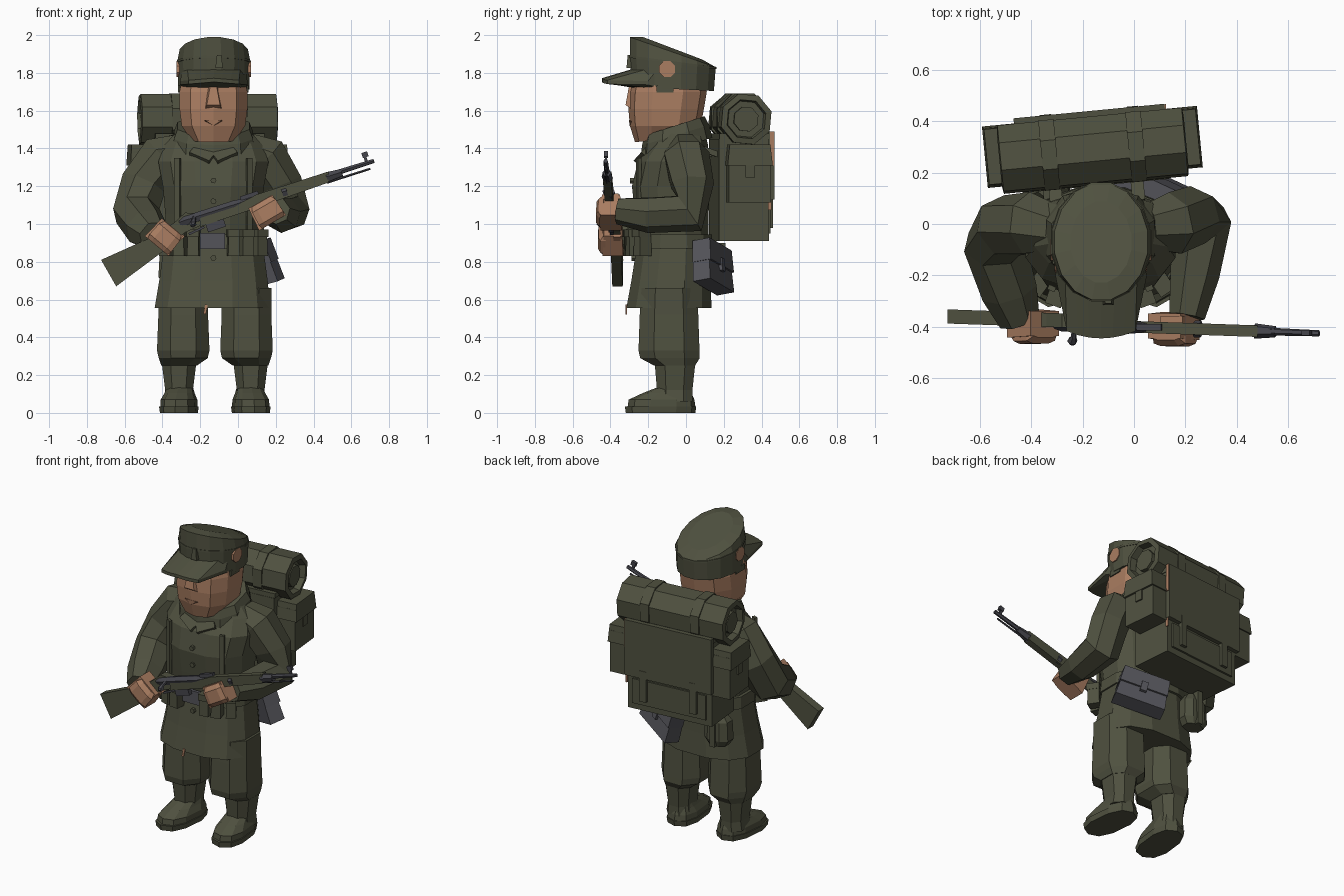
import bpy, bmesh, math
from mathutils import Vector, Matrix


def material(name, rgb):
    m = bpy.data.materials.new(name)
    m.diffuse_color = (*rgb, 1)
    return m


GREEN = material("field green", (0.078, 0.081, 0.050))
SKIN = material("skin", (0.40, 0.205, 0.12))
GREY = material("canvas grey", (0.088, 0.088, 0.102))
METAL = material("gun metal", (0.06, 0.06, 0.072))
B = -0.13  # body centre in x


def finish(name, bm, mat, M=None):
    if M:
        bm.transform(M)
    bmesh.ops.recalc_face_normals(bm, faces=bm.faces)
    me = bpy.data.meshes.new(name)
    bm.to_mesh(me)
    bm.free()
    me.materials.append(mat)
    ob = bpy.data.objects.new(name, me)
    bpy.context.collection.objects.link(ob)
    return ob


def skin(name, rings, mat, M=None):
    """Bridge a row of equal closed rings and cap both ends."""
    bm = bmesh.new()
    vs = [[bm.verts.new(p) for p in r] for r in rings]
    n = len(vs[0])
    for a, b in zip(vs, vs[1:]):
        for i in range(n):
            j = (i + 1) % n
            bm.faces.new((a[i], a[j], b[j], b[i]))
    bm.faces.new(vs[0])
    bm.faces.new(vs[-1])
    return finish(name, bm, mat, M)


def oval(cx, cy, z, rx, ry, tilt=0, n=10, p=0.8):
    pts = []
    for i in range(n):
        a = (i + 0.5) * math.tau / n
        c, s = math.cos(a), math.sin(a)
        x = math.copysign(abs(c) ** p, c) * rx
        y = math.copysign(abs(s) ** p, s) * ry
        pts.append(Vector((cx + x, cy + y, z + tilt * y)))
    return pts


def stack(name, rows, mat, n=10, p=0.8, M=None):
    return skin(name, [oval(*r, n=n, p=p) for r in rows], mat, M)


def limb(name, pts, mat, n=7, ref=(1, 0, 0), M=None):
    """Tube through (x, y, z, radius) points."""
    P = [Vector(q[:3]) for q in pts]
    rings = []
    for i, c in enumerate(P):
        t = (P[min(i + 1, len(P) - 1)] - P[max(i - 1, 0)]).normalized()
        u = t.cross(Vector(ref)).normalized()
        v = t.cross(u)
        rings.append([c + pts[i][3] * (u * math.cos(k * math.tau / n + 0.39) + v * math.sin(k * math.tau / n + 0.39))
                      for k in range(n)])
    return skin(name, rings, mat, M)


def box(name, loc, size, mat, rot=(0, 0, 0), M=None, taper=1.0):
    """Box whose top can be narrowed by taper."""
    R = Matrix.Translation(loc)
    for ang, ax in zip(rot, "XYZ"):
        R = R @ Matrix.Rotation(math.radians(ang), 4, ax)
    x, y, z = (s / 2 for s in size)
    rings = [[(-x * k, -y * k, h), (x * k, -y * k, h), (x * k, y * k, h), (-x * k, y * k, h)]
             for h, k in ((-z, 1), (z, taper))]
    return skin(name, rings, mat, (M @ R) if M else R)


def plate(name, pts, yc, thick, mat):
    """Extrude an x-z outline along y; yc gives the centre y for each x."""
    return skin(name, [[(x, yc(x) + s * thick / 2, z) for x, z in pts] for s in (-1, 1)], mat)


# Legs and boots
for side, lx, s in (("right", -0.29, -1), ("left", 0.045, 1)):
    b = lx + s * 0.022
    stack(side + "_trouser", [(lx, -0.09, 0.66, 0.14, 0.155), (lx, -0.09, 0.52, 0.14, 0.165),
                              (lx, -0.09, 0.33, 0.148, 0.172), (lx, -0.085, 0.29, 0.138, 0.168),
                              (b, -0.06, 0.25, 0.10, 0.115)], GREEN, 8)
    stack(side + "_boot_shaft", [(b, -0.06, 0.06, 0.088, 0.10), (b, -0.06, 0.12, 0.078, 0.10),
                                 (b, -0.058, 0.27, 0.098, 0.115)], GREEN, 8)
    T = Matrix.Translation((b - s * 0.008, -0.05, 0)) @ Matrix.Rotation(math.radians(s * 6), 4, "Z")
    stack(side + "_sole", [(0, -0.085, 0, 0.097, 0.185), (0, -0.085, 0.035, 0.102, 0.19)], GREEN, 10, M=T)
    stack(side + "_foot", [(0, -0.08, 0.035, 0.096, 0.18), (0, -0.08, 0.07, 0.094, 0.175),
                           (0, -0.05, 0.105, 0.078, 0.13), (0, -0.01, 0.14, 0.065, 0.08)], GREEN, 10, M=T)

# Jacket, belt and collar
stack("jacket_skirt", [(B - 0.005, -0.09, 0.555, 0.315, 0.232), (B, -0.08, 0.70, 0.295, 0.215),
                       (B, -0.065, 0.92, 0.265, 0.195)], GREEN, 12)
stack("jacket_body", [(B, -0.065, 0.90, 0.255, 0.19), (B, -0.075, 1.05, 0.262, 0.20),
                      (B, -0.08, 1.20, 0.275, 0.212), (B, -0.065, 1.33, 0.30, 0.195),
                      (B, -0.035, 1.42, 0.265, 0.155), (B, -0.03, 1.50, 0.19, 0.13)], GREEN, 12)
stack("belt", [(B, -0.065, 0.87, 0.282, 0.212), (B, -0.065, 0.945, 0.277, 0.208)], GREEN, 12)
stack("collar", [(B, -0.05, 1.40, 0.225, 0.19, 0.3), (B, -0.055, 1.47, 0.218, 0.178, 0.3),
                 (B, -0.06, 1.52, 0.198, 0.158, 0.32)], GREEN, 10)
box("buckle", (-0.135, -0.278, 0.91), (0.13, 0.02, 0.085), GREY)
box("hem_lining", (-0.172, -0.316, 0.548), (0.014, 0.008, 0.05), SKIN, (0, 12, 0))
for s in (-1, 1):
    box("lapel", (B + s * 0.055, -0.225, 1.375), (0.12, 0.025, 0.08), GREEN, (-42, s * -30, 0))
    box("front_strap", (B + s * 0.19, -0.25, 1.14), (0.03, 0.02, 0.42), GREEN, (0, 0, s * 24))
    for k in range(3):
        a = 0.105 + k * 0.068
        box("ammo_pouch", (B + s * a, -0.29 + 0.015 * k * k, 0.90), (0.062, 0.075, 0.14), GREEN,
            (0, 0, s * (6 + 14 * k)), taper=0.9)
        box("pouch_lid", (B + s * a, -0.295 + 0.015 * k * k, 0.95), (0.066, 0.078, 0.04), GREEN,
            (0, 0, s * (6 + 14 * k)))
for z, y in ((0.82, -0.282), (1.02, -0.272), (1.12, -0.284), (1.23, -0.29)):
    limb("button", [(B, y + 0.03, z, 0.016), (B, y - 0.006, z, 0.016)], GREEN, 6)

# Arms
limb("right_sleeve", [(-0.30, -0.01, 1.40, 0.09), (-0.40, 0, 1.36, 0.125), (-0.50, -0.01, 1.21, 0.125),
                      (-0.54, -0.08, 1.06, 0.126), (-0.485, -0.26, 0.975, 0.112), (-0.445, -0.375, 0.935, 0.082)], GREEN)
limb("left_sleeve", [(0.05, -0.01, 1.40, 0.09), (0.14, 0, 1.36, 0.125), (0.225, 0.03, 1.21, 0.118),
                     (0.262, 0.015, 1.06, 0.118), (0.235, -0.20, 1.05, 0.098), (0.205, -0.36, 1.07, 0.072)], GREEN)

# Hands gripping the rifle
for side, c, ang in (("right", (-0.385, -0.395, 0.93), 40), ("left", (0.155, -0.405, 1.065), -30)):
    H = Matrix.Translation(c) @ Matrix.Rotation(math.radians(ang), 4, "Y")
    box(side + "_palm", (-0.005, 0.008, 0), (0.165, 0.11, 0.13), SKIN, M=H, taper=0.88)
    stack(side + "_fingers", [(0, -0.035, -0.064, 0.07, 0.02), (0, -0.045, -0.04, 0.078, 0.028),
                              (0, -0.045, 0.035, 0.075, 0.025), (0, -0.03, 0.062, 0.06, 0.018)], SKIN, 8, 0.6, H)
    box(side + "_thumb", (0.03, 0.03, 0.06), (0.09, 0.035, 0.035), SKIN, (0, 12, 0), M=H)

# Head and face
stack("neck", [(B, -0.05, 1.36, 0.12, 0.11), (B, -0.06, 1.52, 0.12, 0.11)], SKIN, 8)
stack("head", [(B, -0.13, 1.445, 0.12, 0.14, 0.08), (B, -0.11, 1.52, 0.175, 0.187), (B, -0.105, 1.61, 0.187, 0.2),
               (B, -0.095, 1.70, 0.187, 0.205), (B, -0.09, 1.78, 0.17, 0.19)], SKIN, 10)
skin("nose", [[(B - 0.05, -0.27, 1.595), (B + 0.05, -0.27, 1.595), (B + 0.035, -0.32, 1.63), (B - 0.035, -0.32, 1.63)],
              [(B - 0.03, -0.27, 1.74), (B + 0.03, -0.27, 1.74), (B + 0.015, -0.30, 1.74), (B - 0.015, -0.30, 1.74)]], SKIN)
skin("mouth", [[(B - 0.05, -0.26, 1.535), (B + 0.05, -0.26, 1.535), (B, -0.26, 1.51)],
               [(B - 0.045, -0.302, 1.55), (B + 0.045, -0.302, 1.55), (B, -0.298, 1.52)]], SKIN)
for s in (-1, 1):
    box("sideburn", (B + s * 0.182, -0.11, 1.715), (0.009, 0.09, 0.035), GREEN)

# Field cap
C = (-0.128, -0.07)
stack("cap", [(*C, 1.715, 0.192, 0.222, -0.05), (*C, 1.86, 0.196, 0.232, -0.13),
              (*C, 1.91, 0.184, 0.23, -0.35), (*C, 1.93, 0.12, 0.16, -0.38)], GREEN, 16, 1.0)
stack("cap_band_seam", [(*C, 1.85, 0.199, 0.235, -0.13), (*C, 1.862, 0.199, 0.235, -0.13)], GREEN, 16, 1.0)
visor = []
for i in range(9):
    k = (i - 4) / 4
    a = math.radians(-90 + k * 68)
    c, s = math.cos(a), math.sin(a)
    ix, iy = C[0] + 0.18 * c, C[1] + 0.215 * s
    ox = C[0] + 0.178 * k
    oy = (-0.445 + 0.05 * k * k) if abs(k) < 0.9 else iy - 0.05
    visor.append([(ix, iy, 1.82), (ox, oy, 1.772 - 0.015 * abs(k)), (ox, oy, 1.752 - 0.015 * abs(k)), (ix, iy, 1.722)])
skin("cap_visor", visor, GREEN)
box("cap_badge", (-0.10, -0.30, 1.86), (0.04, 0.03, 0.07), GREEN, taper=0.6)
for s in (-1, 1):
    limb("cap_side_disc", [(C[0] + s * 0.17, -0.10, 1.82, 0.046), (C[0] + s * 0.1965, -0.10, 1.82, 0.046)], SKIN, 8, (0, 0, 1))

# Backpack, built in its own slightly turned frame
K = Matrix.Translation((-0.16, 0.28, 0)) @ Matrix.Rotation(math.radians(5.5), 4, "Z")
box("backpack", (0, 0, 1.18), (0.57, 0.265, 0.54), GREEN, M=K)
box("backpack_flap", (0, 0.145, 1.31), (0.59, 0.03, 0.36), GREEN, M=K)
box("backpack_flap_top", (0, 0.01, 1.465), (0.58, 0.28, 0.03), GREEN, M=K)
box("lower_panel", (0, 0.135, 1.03), (0.50, 0.02, 0.16), GREEN, M=K)
box("flap_edge_upper", (0.297, 0.147, 1.40), (0.006, 0.022, 0.18), SKIN, M=K)
box("flap_edge_lower", (0.29, 0.136, 1.14), (0.008, 0.018, 0.13), SKIN, M=K)
for s in (-1, 1):
    box("backpack_strap", (s * 0.17, 0.15, 1.08), (0.045, 0.025, 0.20), GREEN, M=K)
    box("shoulder_strap", (s * 0.16, -0.16, 1.38), (0.05, 0.10, 0.03), GREEN, (-20, 0, 0), M=K)
    box("side_pouch", (s * 0.345, 0.02, 1.25), (0.125, 0.225, 0.27), GREEN, M=K)
    box("side_pouch_lid", (s * 0.35, 0.02, 1.365), (0.14, 0.24, 0.11), GREEN, M=K, taper=0.9)
    box("side_pouch_tab", (s * 0.41, 0.02, 1.29), (0.012, 0.05, 0.09), GREEN, M=K)
    limb("bedroll_strap", [(s * 0.17 - 0.03, 0.005, 1.555, 0.148), (s * 0.17 + 0.03, 0.005, 1.555, 0.148)], GREEN, 8, (0, 0, 1), K)


def roll_ring(x, r, n=8):
    return [(x, 0.005 + r * math.cos(k * math.tau / n + 0.3), 1.555 + r * math.sin(k * math.tau / n + 0.3)) for k in range(n)]


# Bedroll with hollow ends and a rolled core
skin("bedroll", [roll_ring(x, r) for x, r in ((-0.325, 0.06), (-0.325, 0.10), (-0.365, 0.108), (-0.36, 0.14),
                 (0.36, 0.14), (0.365, 0.108), (0.325, 0.10), (0.325, 0.06))], GREEN, K)
skin("bedroll_core", [roll_ring(-0.35, 0.068), roll_ring(0.35, 0.068)], GREEN, K)

# Grey bag behind the left hip, canteen behind the right hip
G = Matrix.Translation((0.06, 0.14, 0.775))
for ang, ax in ((-25, "Z"), (-14, "Y"), (10, "X")):
    G = G @ Matrix.Rotation(math.radians(ang), 4, ax)
box("hip_bag", (0, 0, 0), (0.31, 0.10, 0.225), GREY, M=G, taper=0.88)
box("hip_bag_flap", (0, 0.005, 0.055), (0.30, 0.105, 0.12), GREY, M=G, taper=0.95)
box("hip_bag_tab", (0, 0.055, 0.0), (0.04, 0.02, 0.07), GREY, M=G)
stack("canteen", [(-0.335, 0.14, 0.68, 0.065, 0.05), (-0.335, 0.14, 0.72, 0.092, 0.065),
                  (-0.335, 0.14, 0.84, 0.085, 0.06), (-0.33, 0.14, 0.89, 0.045, 0.035)], GREEN, 8)
box("canteen_strap", (-0.335, 0.14, 0.79), (0.035, 0.14, 0.22), GREEN)

# Rifle
gy = lambda x: -0.40 - 0.035 * x
plate("rifle_stock", [(-0.725, 0.81), (-0.645, 0.67), (-0.39, 0.86), (-0.28, 0.955), (-0.18, 1.0),
                      (-0.16, 1.055), (-0.28, 1.06), (-0.34, 1.005), (-0.48, 0.92)], lambda x: gy(x) + 0.015, 0.055, GREEN)
plate("rifle_fore_end", [(-0.20, 0.985), (0.10, 1.085), (0.48, 1.22), (0.48, 1.278), (0.10, 1.157), (0.03, 1.12),
                         (-0.20, 1.05)], gy, 0.045, GREEN)
bar = lambda x, r, dz=0: (x, gy(x), 1.105 + 0.318 * x + dz, r)
limb("rifle_barrel", [bar(-0.1, 0.018), bar(0.48, 0.016), bar(0.72, 0.012)], METAL, 6, (0, 1, 0))
limb("receiver", [bar(-0.31, 0.018), bar(-0.28, 0.028), bar(-0.02, 0.028), bar(0.05, 0.02)], METAL, 6, (0, 1, 0))
limb("cleaning_rod", [bar(0.47, 0.007, -0.035), bar(0.70, 0.006, -0.035)], METAL, 5, (0, 1, 0))
limb("fore_end_cap", [bar(0.47, 0.03, -0.008), bar(0.55, 0.022, -0.008)], METAL, 6, (0, 1, 0))
limb("barrel_band", [bar(0.235, 0.033, -0.015), bar(0.26, 0.033, -0.015)], METAL, 6, (0, 1, 0))
box("front_sight_post", (0.675, gy(0.675), 1.345), (0.015, 0.012, 0.05), METAL, (0, -18, 0))
box("front_sight_hood", (0.672, gy(0.67), 1.367), (0.032, 0.02, 0.028), METAL, (0, -18, 0))
box("rear_sight", (0.06, gy(0.06), 1.15), (0.10, 0.025, 0.022), METAL, (0, -18, 0))
limb("bolt_handle", [(-0.23, -0.40, 1.04, 0.011), (-0.235, -0.44, 1.02, 0.011), (-0.24, -0.455, 1.0, 0.02),
                     (-0.24, -0.465, 0.99, 0.012)], METAL, 6)
box("magazine", (-0.12, gy(-0.12), 1.0), (0.10, 0.03, 0.06), METAL, (0, -18, 0))
box("trigger_guard", (-0.22, gy(-0.22), 0.965), (0.09, 0.015, 0.012), METAL, (0, -25, 0))
